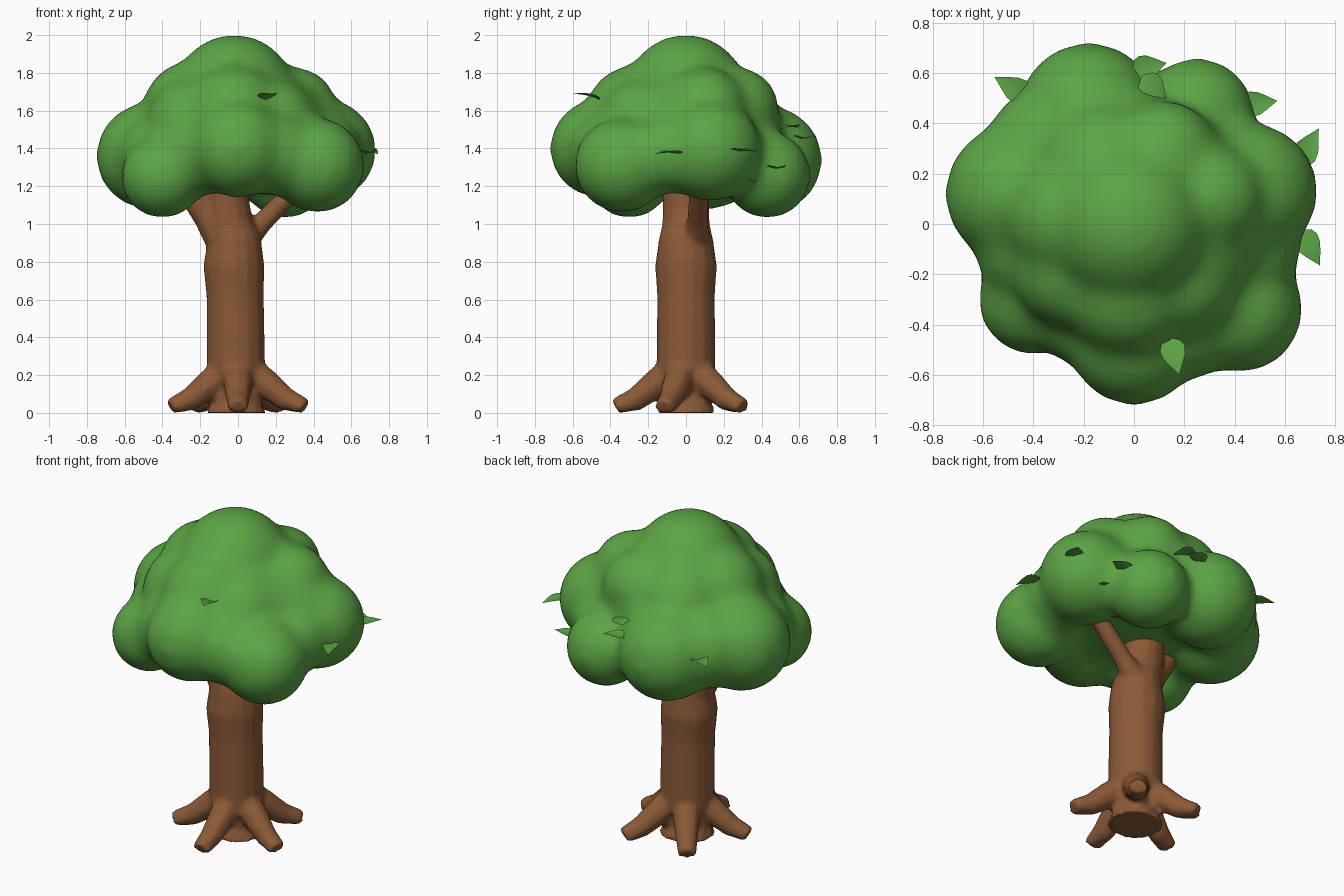
import bpy, bmesh, math
from mathutils import Vector, Matrix

cube = bpy.data.objects.get("Cube")
if cube:
    bpy.data.objects.remove(cube, do_unlink=True)


def material(name, color):
    m = bpy.data.materials.new(name)
    m.use_nodes = True
    m.diffuse_color = (*color, 1)
    m.node_tree.nodes["Principled BSDF"].inputs["Base Color"].default_value = (*color, 1)
    return m


BARK = material("bark brown", (0.26, 0.102, 0.038))
GREEN = material("leaf green", (0.108, 0.375, 0.06))


def add_object(name, bm, mat):
    mesh = bpy.data.meshes.new(name)
    bm.to_mesh(mesh)
    bm.free()
    mesh.materials.append(mat)
    for p in mesh.polygons:
        p.use_smooth = True
    ob = bpy.data.objects.new(name, mesh)
    bpy.context.collection.objects.link(ob)
    return ob


def fuse(ob, voxel, iterations):
    """Melt overlapping closed shapes into one soft surface."""
    remesh = ob.modifiers.new("Fuse", 'REMESH')
    remesh.mode = 'VOXEL'
    remesh.voxel_size = voxel
    remesh.use_smooth_shade = True
    smooth = ob.modifiers.new("Soften", 'SMOOTH')
    smooth.factor = .5
    smooth.iterations = iterations


def tube(bm, path, sides):
    """Capped tube through (x, y, z, radius) points, kept above the ground."""
    pts = [Vector(p[:3]) for p in path]
    rings = []
    for i, p in enumerate(pts):
        tangent = pts[min(i + 1, len(pts) - 1)] - pts[max(i - 1, 0)]
        rot = tangent.to_track_quat('Z', 'Y')
        ring = []
        for k in range(sides):
            a = math.tau * k / sides
            v = p + rot @ Vector((math.cos(a), math.sin(a), 0)) * path[i][3]
            v.z = max(v.z, 0)
            ring.append(bm.verts.new(v))
        rings.append(ring)
    for a, b in zip(rings, rings[1:]):
        for k in range(sides):
            n = (k + 1) % sides
            bm.faces.new((a[k], a[n], b[n], b[k]))
    bm.faces.new(rings[0][::-1])
    bm.faces.new(rings[-1])


# Trunk with two branches
wood = bmesh.new()
tube(wood, [(-.01, 0, 0, .162), (-.01, 0, .2, .157), (-.015, 0, .62, .154),
            (-.022, 0, .78, .164), (-.022, 0, .91, .146),
            (-.045, 0, 1, .126), (-.06, 0, 1.1, .124), (-.07, 0, 1.28, .128)], 14)
tube(wood, [(-.06, -.01, .88, .1), (-.165, -.02, 1.04, .075), (-.28, -.03, 1.21, .066)], 10)
tube(wood, [(.02, .05, .9, .08), (.13, .06, 1.01, .056), (.33, .07, 1.21, .05)], 10)

# Five roots spread evenly around the base
root_profile = [(.04, .24, .085), (.15, .16, .08), (.27, .07, .064), (.372, .024, .054)]
for i in range(5):
    a = math.radians(270 + 72 * i)
    tube(wood, [(d * math.cos(a), d * math.sin(a), z, r) for d, z, r in root_profile], 8)
bmesh.ops.recalc_face_normals(wood, faces=wood.faces)
fuse(add_object("trunk_and_roots", wood, BARK), .016, 4)

# Foliage: overlapping lobes (x, y, z, radius, height factor)
lobes = [
    (0, 0, 1.5, .5, .66),            # core
    (0, 0, 1.34, .5, .34),           # flat underside
    (-.02, 0, 1.68, .312, 1),        # crown
    (.3, .1, 1.61, .21, 1),          # upper shoulders
    (.12, .27, 1.61, .21, 1),
    (-.25, .02, 1.61, .24, 1),
    (-.02, -.27, 1.58, .25, 1),
    (-.12, .22, 1.57, .25, 1),
    (-.24, -.18, 1.53, .23, 1),
    (.18, -.22, 1.53, .23, 1),
    (-.47, .12, 1.36, .27, 1),       # lower ring
    (-.35, .3, 1.37, .23, 1),
    (-.4, -.3, 1.25, .21, 1),
    (0, -.46, 1.4, .25, 1),
    (.42, -.34, 1.31, .24, 1),
    (.46, .13, 1.39, .26, 1),
    (-.18, .44, 1.34, .27, 1),
    (.25, .43, 1.26, .22, 1),
    (.45, -.1, 1.37, .2, 1),         # bridges between lobes
    (-.42, -.1, 1.36, .2, 1),
    (.2, -.4, 1.37, .21, 1),
    (-.2, -.35, 1.36, .2, 1),
    (.36, .03, 1.5, .21, 1),
]
bm = bmesh.new()
for x, y, z, r, squash in lobes:
    bmesh.ops.create_icosphere(bm, subdivisions=4, radius=r + .013,
                               matrix=Matrix.Translation((x, y, z)) @ Matrix.Diagonal((1, 1, squash, 1)))
fuse(add_object("foliage", bm, GREEN), .03, 20)


# Loose leaves: pointed, slightly folded blades
def leaf(name, base, tip, width):
    bm = bmesh.new()
    base, tip = Vector(base), Vector(tip)
    side = (tip - base).cross(Vector((0, 0, 1))).normalized()
    rows = []
    for t in (0, .15, .3, .5, .7, .85, 1):
        mid = base.lerp(tip, t) + Vector((0, 0, .008 * math.sin(math.pi * t)))
        w = width / 2 * math.sin(math.pi * t ** .7) * (1 - .3 * t)
        if t in (0, 1):
            rows.append([bm.verts.new(mid)] * 3)
        else:
            lift = Vector((0, 0, w * .25))
            rows.append([bm.verts.new(mid - side * w + lift), bm.verts.new(mid),
                         bm.verts.new(mid + side * w + lift)])
    for a, b in zip(rows, rows[1:]):
        for k in (0, 1):
            corners = list(dict.fromkeys((a[k], a[k + 1], b[k + 1], b[k])))
            bm.faces.new(corners)
    bmesh.ops.recalc_face_normals(bm, faces=bm.faces)
    return add_object(name, bm, GREEN)


leaves = [
    ((-.41, .5, 1.39), (-.555, .585, 1.4)),
    ((.65, .23, 1.38), (.735, .38, 1.38)),
    ((.66, -.02, 1.37), (.74, -.165, 1.37)),
    ((.42, .47, 1.28), (.57, .49, 1.3)),
    ((-.01, .61, 1.45), (.13, .64, 1.45)),
    ((.03, .59, 1.51), (.13, .49, 1.5)),
    ((.45, .29, 1.22), (.55, .375, 1.22)),
    ((.14, -.45, 1.655), (.18, -.6, 1.69)),
]
for i, (base, tip) in enumerate(leaves):
    leaf(f"leaf_{i + 1}", base, tip, .115)
